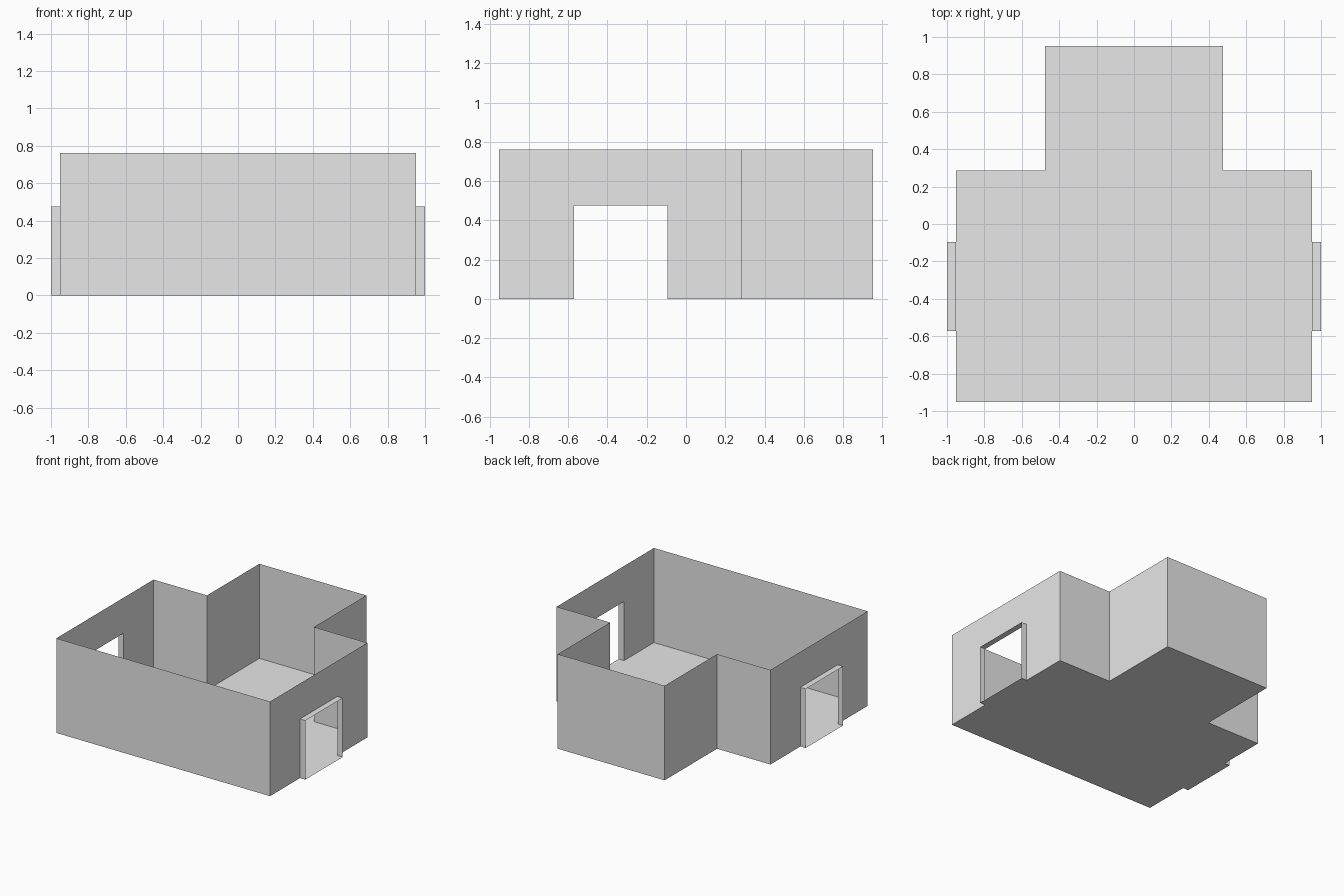
import bpy
from mathutils import Vector

cube = bpy.data.objects.get("Cube")
if cube:
    bpy.data.objects.remove(cube, do_unlink=True)

U = 2 / 21                      # floor plan module
HALF, NOOK = 10 * U, 5 * U      # half widths of the hall and of the back nook
FRONT, STEP, BACK = -10 * U, 3 * U, 10 * U
WALL_TOP, DOOR_TOP = 8 * U, 5 * U
DOOR_A, DOOR_B = -6 * U, -U     # door opening along y
PORCH = HALF + U / 2            # outer edge of the door frames
CENTRE = Vector((0, 0, WALL_TOP / 2))

plaster = bpy.data.materials.new("light grey plaster")
plaster.use_nodes = True
plaster.diffuse_color = (0.8, 0.8, 0.8, 1)
plaster.node_tree.nodes["Principled BSDF"].inputs["Base Color"].default_value = (0.8, 0.8, 0.8, 1)


def sheet_object(name, panels, centre=CENTRE):
    """Thin sheets, each a flat outline, all facing the given centre."""
    verts, faces = [], []
    for panel in panels:
        faces.append(range(len(verts), len(verts) + len(panel)))
        verts += panel
    mesh = bpy.data.meshes.new(name)
    mesh.from_pydata(verts, [], [list(f) for f in faces])
    mesh.update()
    for poly in mesh.polygons:
        if poly.normal.dot(centre - poly.center) < 0:
            poly.flip()
    mesh.materials.append(plaster)
    obj = bpy.data.objects.new(name, mesh)
    bpy.context.collection.objects.link(obj)


def wall(a, b, top=WALL_TOP):
    return [(*a, 0), (*b, 0), (*b, top), (*a, top)]


# Floor slab of the hall and nook
plan = [(-HALF, FRONT), (HALF, FRONT), (HALF, STEP), (NOOK, STEP),
        (NOOK, BACK), (-NOOK, BACK), (-NOOK, STEP), (-HALF, STEP)]
sheet_object("floor", [[(x, y, 0) for x, y in plan]])

# Plain walls
sheet_object("front_wall", [wall((-HALF, FRONT), (HALF, FRONT))])
sheet_object("back_wall", [wall((-NOOK, BACK), (NOOK, BACK))])

for side, s in (("left", 1), ("right", -1)):
    sheet_object(side + "_nook_walls", [
        wall((s * HALF, STEP), (s * NOOK, STEP)),
        wall((s * NOOK, STEP), (s * NOOK, BACK))])

    # Side wall outlined around its door opening
    outline = [(FRONT, 0), (DOOR_A, 0), (DOOR_A, DOOR_TOP), (DOOR_B, DOOR_TOP),
               (DOOR_B, 0), (STEP, 0), (STEP, WALL_TOP), (FRONT, WALL_TOP)]
    sheet_object(side + "_door_wall", [[(s * HALF, y, z) for y, z in outline]])

    # Shallow door frame: two jambs, lintel and threshold
    inner, outer = s * HALF, s * PORCH
    frame = [wall((inner, y), (outer, y), DOOR_TOP) for y in (DOOR_A, DOOR_B)]
    frame += [[(inner, DOOR_A, z), (outer, DOOR_A, z), (outer, DOOR_B, z), (inner, DOOR_B, z)]
              for z in (0, DOOR_TOP)]
    middle = Vector((inner, (DOOR_A + DOOR_B) / 2, DOOR_TOP / 2))
    sheet_object(side + "_door_frame", frame, middle)
